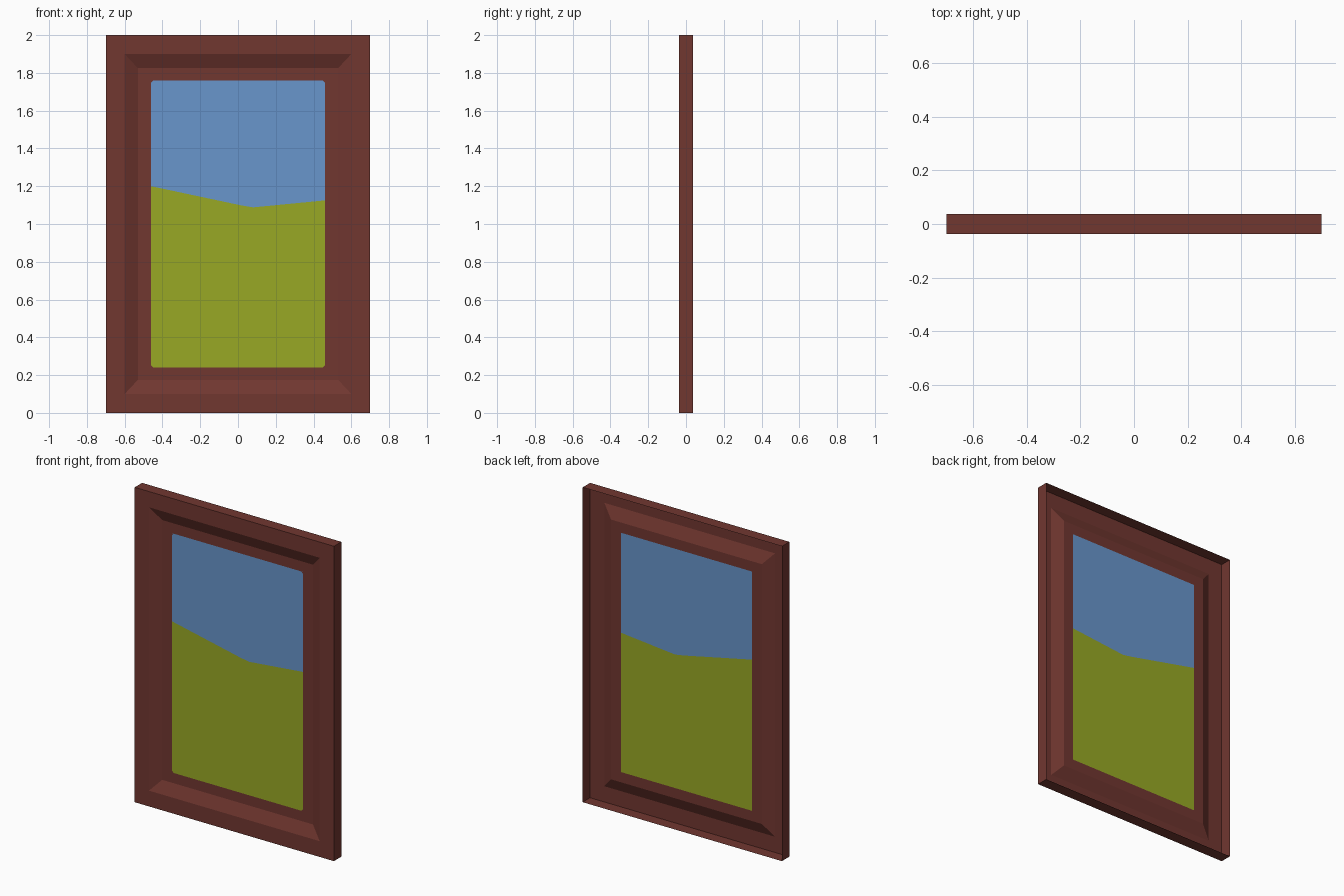
import bpy, bmesh

if "Cube" in bpy.data.objects:
    bpy.data.objects.remove(bpy.data.objects["Cube"])


def material(name, srgb):
    lin = [((c / 255 + 0.055) / 1.055) ** 2.4 for c in srgb]
    m = bpy.data.materials.new(name)
    m.diffuse_color = (*lin, 1)
    m.use_nodes = True
    m.node_tree.nodes["Principled BSDF"].inputs["Base Color"].default_value = m.diffuse_color
    return m


def build(name, verts, faces, mat):
    me = bpy.data.meshes.new(name)
    me.from_pydata(verts, [], faces)
    me.materials.append(mat)
    me.update()
    ob = bpy.data.objects.new(name, me)
    bpy.context.collection.objects.link(ob)
    return ob


wood = material("red brown wood", (113, 55, 48))
blue = material("sky blue", (104, 150, 204))
green = material("meadow green", (152, 169, 37))

FRONT, BACK, PANEL = -0.037, 0.037, -0.004

# Frame: one open-backed shell of nested rectangles (half width, z low, y)
rings = [(0.70, 0.0, BACK), (0.70, 0.0, FRONT), (0.60, 0.10, FRONT),
         (0.53, 0.175, PANEL), (0.46, 0.24, PANEL)]
verts, faces = [], []
for hw, z, y in rings:
    verts += [(-hw, y, z), (hw, y, z), (hw, y, 2 - z), (-hw, y, 2 - z)]
for r in range(len(rings) - 1):
    for i in range(4):
        a, b = r * 4 + i, r * 4 + (i + 1) % 4
        faces.append((a, b, b + 4, a + 4))
build("window_frame", verts, faces, wood)

# Painted view: two flat plates meeting along the horizon
horizon = [(-0.46, 1.20), (0.02, 1.098), (0.08, 1.088), (0.46, 1.125)]


def view_plate(name, edge_z, mat):
    n = len(horizon)
    v = [(x, PANEL, z) for x, z in horizon] + [(x, PANEL, edge_z) for x, z in horizon]
    f = [(i, i + 1, n + i + 1, n + i) for i in range(n - 1)]
    if edge_z < 1:
        f = [q[::-1] for q in f]
    build(name, v, f, mat)


view_plate("sky", 1.76, blue)
view_plate("meadow", 0.24, green)

# Small wooden corner fillets that round off the view
for sx in (-1, 1):
    for z, d in ((0.24, 1), (1.76, -1)):
        v = [(sx * 0.46, PANEL - 0.001, z), (sx * 0.448, PANEL - 0.001, z),
             (sx * 0.46, PANEL - 0.001, z + d * 0.012)]
        f = (0, 1, 2) if sx * d < 0 else (0, 2, 1)
        build("corner_fillet", v, [f], wood)
